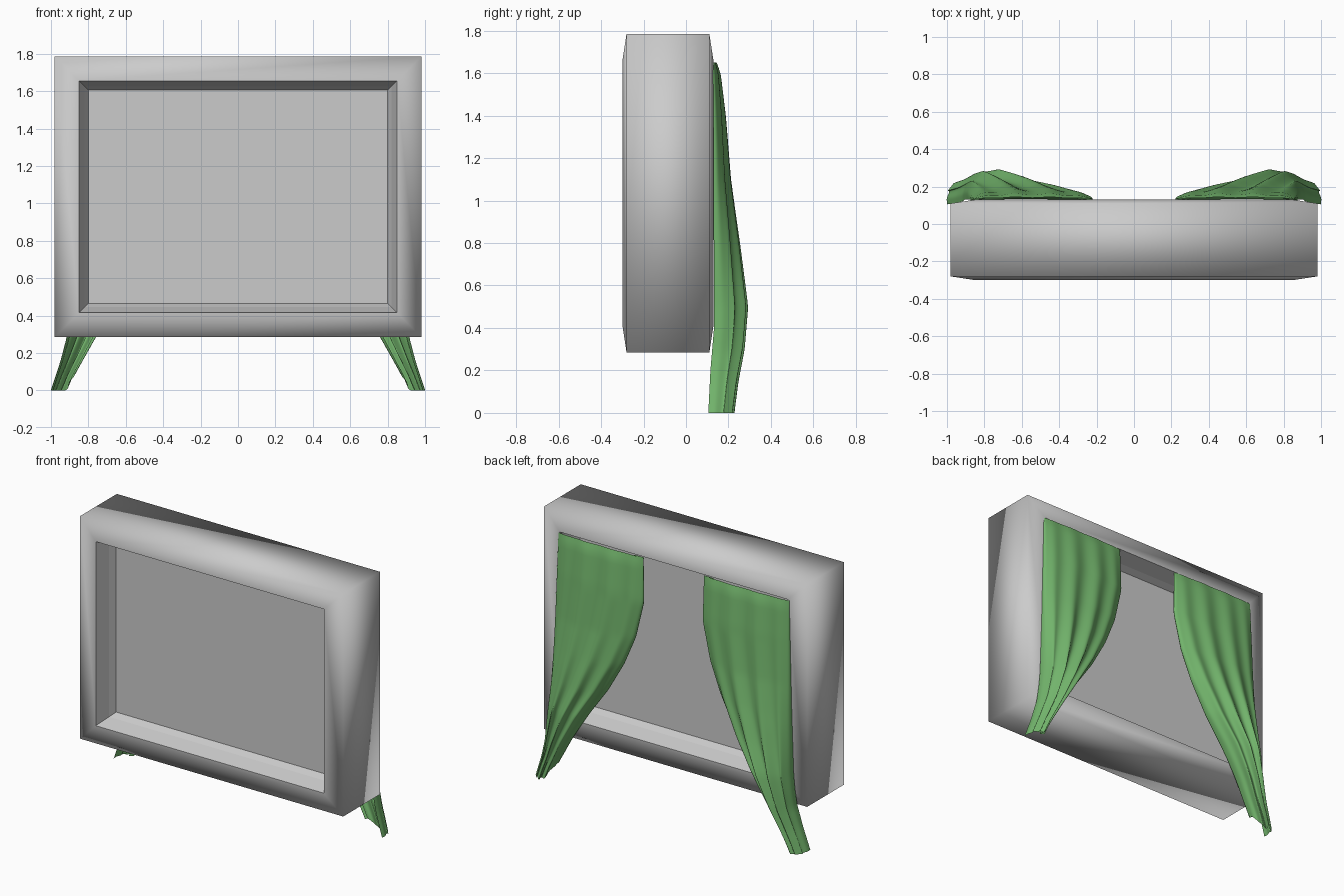
import bpy, bmesh, math

if "Cube" in bpy.data.objects:
    bpy.data.objects.remove(bpy.data.objects["Cube"])

CZ = 1.035            # window centre height
HX, HZ = 0.98, 0.75   # half width and half height of the frame


def make_object(name, bm):
    mesh = bpy.data.meshes.new(name)
    bm.to_mesh(mesh)
    bm.free()
    obj = bpy.data.objects.new(name, mesh)
    bpy.context.collection.objects.link(obj)
    for p in mesh.polygons:
        p.use_smooth = True
    return obj


def interp(table, z):
    # piecewise smooth lookup, table runs from top to bottom
    for (z0, a), (z1, b) in zip(table, table[1:]):
        if z >= z1:
            t = min(1, max(0, (z0 - z) / (z0 - z1)))
            return a + (b - a) * t
    return table[-1][1]


# Window frame: rectangular rings of (inset, y) joined into a closed band
profile = [(0, -0.28), (0.13, -0.30), (0.16, -0.20), (0.18, -0.155),
           (0.18, -0.015), (0.16, 0.03), (0.13, 0.13), (0, 0.11)]
bm = bmesh.new()
rings = []
for inset, y in profile:
    w, h = HX - inset, HZ - inset
    rings.append([bm.verts.new((sx * w, y, CZ + sz * h))
                  for sx, sz in ((-1, -1), (1, -1), (1, 1), (-1, 1))])
for i, ring in enumerate(rings):
    nxt = rings[(i + 1) % len(rings)]
    for j in range(4):
        k = (j + 1) % 4
        bm.faces.new((ring[j], ring[k], nxt[k], nxt[j]))
bmesh.ops.recalc_face_normals(bm, faces=bm.faces)
# Keep the opening crisp, leave the outer corners soft
for e in bm.edges:
    if all(abs(v.co.x) < 0.86 for v in e.verts):
        e.smooth = False
make_object("window_frame", bm)

# Pane: slab filling the opening
bm = bmesh.new()
bmesh.ops.create_cube(bm, size=1)
for v in bm.verts:
    v.co = (v.co.x * 1.60, v.co.y * 0.14 - 0.085, v.co.z * 1.14 + CZ)
pane = make_object("window_pane", bm)
for p in pane.data.polygons:
    p.use_smooth = False

# Curtain shape by height: outer edge, inner edge, wall side, room side
outer = [(1.65, 0.86), (0.9, 0.88), (0.5, 0.895), (0.285, 0.915), (0.15, 0.95), (0, 1.0)]
inner = [(1.65, 0.225), (1.35, 0.22), (1.1, 0.28), (0.9, 0.365), (0.69, 0.485),
         (0.5, 0.62), (0.285, 0.76), (0.09, 0.87), (0, 0.91)]
near = [(1.65, 0.128), (0.4, 0.132), (0.2, 0.115), (0, 0.105)]
far = [(1.65, 0.145), (1.6, 0.165), (1.4, 0.19), (1.1, 0.215), (0.8, 0.258),
       (0.5, 0.297), (0.3, 0.28), (0.15, 0.25), (0, 0.23)]

# Curtain: gathered sheet bulging into the room, inner edge tucked under
NU, NV = 72, 60
TH = math.pi * 1.2
bm = bmesh.new()
grid = []
for j in range(NV + 1):
    v = j / NV
    row = []
    for i in range(NU + 1):
        u = i / NU
        th = u * TH
        hem = 0.09 * min(1, max(0, (u - 0.6) / 0.2))
        z = 1.65 + (hem - 1.65) * v
        xo, xi = interp(outer, z), interp(inner, z)
        y0, depth = interp(near, z), interp(far, z) - interp(near, z)
        mid, half = (xo + xi) / 2, (xo - xi) / 2
        if th <= math.pi:
            # pleats cut inward from the bulging envelope
            fold = 1 - 0.28 * (0.5 - 0.5 * math.cos(10 * th + 1.5 * v)) * math.sin(th)
            x = mid + half * math.cos(th) + 0.012 * v * math.sin(10 * th) * math.sin(th)
            y = y0 + depth * math.sin(th) ** 0.9 * fold
        else:
            t = th - math.pi
            x = mid - half * (1 - 0.35 * t)
            y = y0 + 0.2 * depth * t
        row.append(bm.verts.new((x, y, z)))
    grid.append(row)
for j in range(NV):
    for i in range(NU):
        bm.faces.new((grid[j][i], grid[j + 1][i], grid[j + 1][i + 1], grid[j][i + 1]))
bmesh.ops.smooth_vert(bm, verts=[v for r in grid[1:-1] for v in r[1:-1]], factor=0.5,
                      use_axis_x=True, use_axis_y=True, use_axis_z=True)
curtains = make_object("curtains", bm)
curtains.modifiers.new("mirror", 'MIRROR').use_clip = False

green = bpy.data.materials.new("green_cloth")
green.diffuse_color = (0.17, 0.46, 0.15, 1)
green.use_nodes = True
green.node_tree.nodes["Principled BSDF"].inputs["Base Color"].default_value = green.diffuse_color
curtains.data.materials.append(green)
